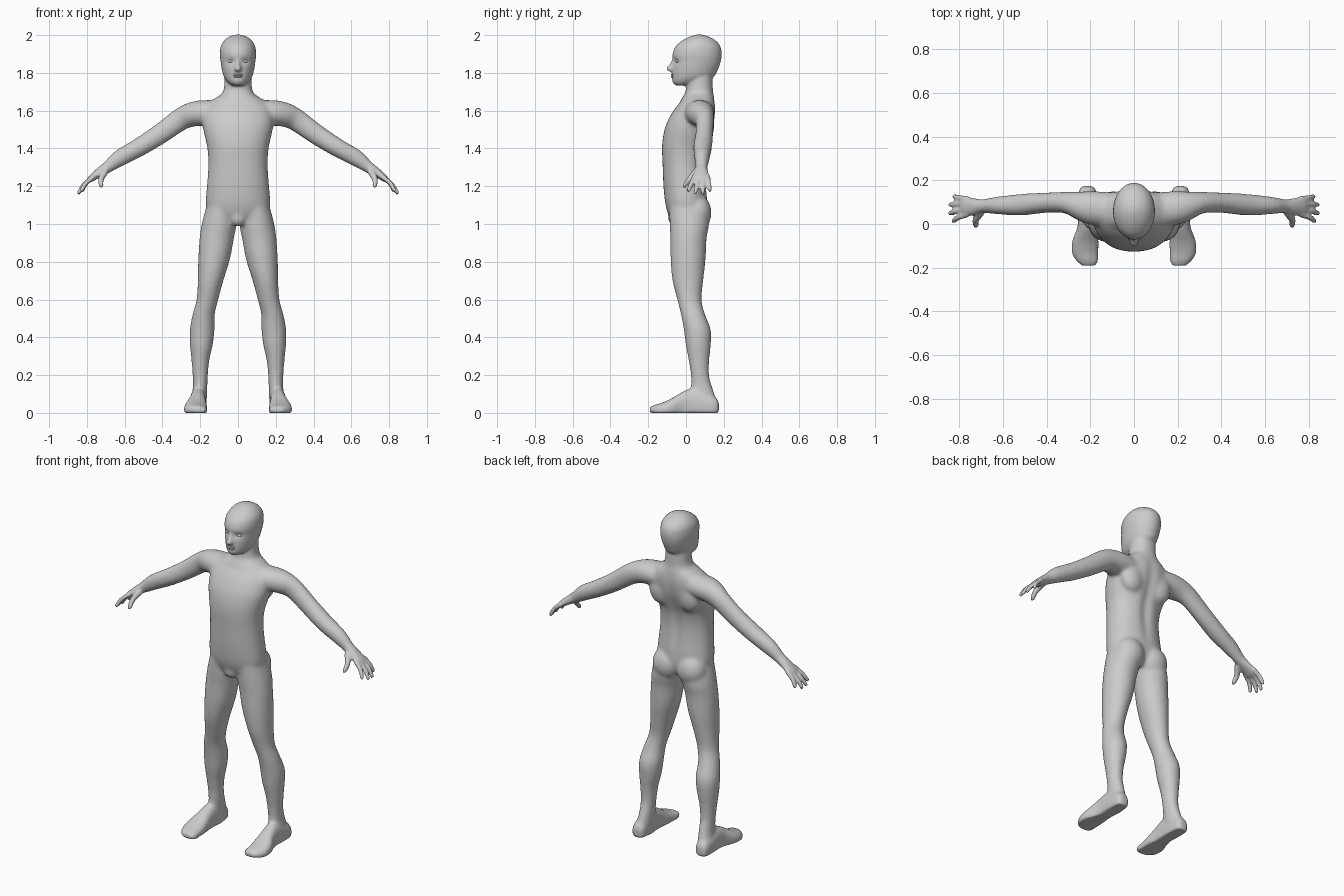
import bpy, bmesh, math
from mathutils import Vector, Matrix

X, Y, Z = Vector((1, 0, 0)), Vector((0, 1, 0)), Vector((0, 0, 1))
bm = bmesh.new()


def dense(rows, steps=4):
    """Catmull-Rom refinement of a list of number rows."""
    out = []
    for i in range(len(rows) - 1):
        p = [rows[max(i - 1, 0)], rows[i], rows[i + 1], rows[min(i + 2, len(rows) - 1)]]
        for k in range(steps):
            t = k / steps
            out.append([0.5 * (2 * b + (c - a) * t + (2 * a - 5 * b + 4 * c - d) * t * t
                               + (3 * b - a - 3 * c + d) * t ** 3) for a, b, c, d in zip(*p)])
    return out + [list(rows[-1])]


def loft(frames, side=1, power=2.0, n=32):
    """Skin rings given as (centre, u half axis, v half axis)."""
    rings = []
    for c, u, v in frames:
        ring = []
        for i in range(n):
            a = 2 * math.pi * i / n
            ca, sa = math.cos(a), math.sin(a)
            p = c + u * math.copysign(abs(ca) ** (2 / power), ca) + v * math.copysign(abs(sa) ** (2 / power), sa)
            ring.append(bm.verts.new((p.x * side, p.y, max(p.z, 0))))
        rings.append(ring)
    for a, b in zip(rings, rings[1:]):
        for i in range(n):
            j = (i + 1) % n
            bm.faces.new((a[i], a[j], b[j], b[i]))
    bm.faces.new(rings[0])
    bm.faces.new(rings[-1])


def stack(rows, **kw):
    """Horizontal slices: z, x centre, half width, front y, back y."""
    loft([(Vector((x, (f + b) / 2, z)), X * w, Y * (b - f) / 2) for z, x, w, f, b in dense(rows)], **kw)


def slices(rows, **kw):
    """Slices along y: y, x centre, half width, top z, bottom z."""
    loft([(Vector((x, y, (t + b) / 2)), X * w, Z * (t - b) / 2) for y, x, w, t, b in dense(rows)], **kw)


def tube(rows, **kw):
    """Limb: x, y, z, half depth in y, half thickness."""
    rows = dense(rows)
    frames = []
    for i, (x, y, z, ry, r) in enumerate(rows):
        t = (Vector(rows[min(i + 1, len(rows) - 1)][:3]) - Vector(rows[max(i - 1, 0)][:3])).normalized()
        u = (Y - t * t.y).normalized()
        frames.append((Vector((x, y, z)), u * ry, t.cross(u) * r))
    loft(frames, **kw)


def ball(target, centre, radii):
    m = Matrix.Translation(centre) @ Matrix.Diagonal((*radii, 1))
    bmesh.ops.create_uvsphere(target, u_segments=24, v_segments=14, radius=1, matrix=m)


# torso and neck
stack([(1.01, 0, .05, -.07, .08), (1.05, 0, .14, -.093, .105), (1.10, 0, .169, -.108, .112),
       (1.16, 0, .168, -.116, .112), (1.23, 0, .162, -.121, .105), (1.32, 0, .157, -.124, .10),
       (1.40, 0, .162, -.127, .11), (1.46, 0, .175, -.122, .13), (1.52, 0, .187, -.108, .148),
       (1.57, 0, .187, -.085, .155), (1.61, 0, .178, -.06, .157), (1.64, 0, .158, -.035, .154),
       (1.67, 0, .115, -.02, .149), (1.69, 0, .085, -.006, .145), (1.72, 0, .074, 0, .142),
       (1.78, 0, .07, .01, .14)], power=2.2, n=48)

# head and nose
stack([(1.733, 0, .03, -.055, .03), (1.75, 0, .054, -.071, .09), (1.78, 0, .075, -.074, .148),
       (1.82, 0, .086, -.073, .17), (1.86, 0, .092, -.069, .184), (1.90, 0, .096, -.071, .189),
       (1.94, 0, .091, -.055, .182), (1.97, 0, .074, -.022, .158), (1.99, 0, .05, .015, .125),
       (2.002, 0, .018, .05, .09)], n=48)
stack([(1.878, 0, .007, -.07, -.04), (1.85, 0, .011, -.085, -.04), (1.825, 0, .019, -.104, -.04),
       (1.811, 0, .018, -.096, -.04), (1.805, 0, .012, -.078, -.04)])

# pelvis front
ball(bm, (0, -.06, 1.035), (.045, .036, .05))

for s in (1, -1):
    # leg
    stack([(1.12, .085, .075, -.09, .10), (1.03, .097, .088, -.088, .118), (.98, .103, .093, -.086, .12),
           (.92, .113, .091, -.083, .109), (.81, .127, .084, -.082, .104), (.70, .145, .068, -.072, .092),
           (.60, .162, .058, -.047, .083), (.52, .182, .059, -.027, .102), (.44, .19, .066, -.012, .132),
           (.36, .194, .061, -.002, .132), (.28, .199, .048, .013, .124), (.20, .2, .041, .025, .123),
           (.13, .201, .039, .027, .142), (.06, .207, .041, .03, .162), (.01, .212, .036, .05, .16)], side=s)
    # foot
    slices([(.174, .213, .02, .055, .01), (.155, .213, .038, .085, -.02), (.09, .212, .044, .11, -.03),
            (.03, .212, .043, .13, -.03), (-.02, .215, .046, .112, -.03), (-.08, .223, .06, .075, -.025),
            (-.13, .224, .06, .053, -.02), (-.167, .215, .05, .042, -.015), (-.191, .207, .03, .03, .003)],
           side=s, power=2.4)
    # buttock and shoulder blade
    ball(bm, (s * .082, .06, 1.06), (.088, .076, .095))
    ball(bm, (s * .095, .10, 1.52), (.075, .05, .09))
    # arm and palm
    tube([(.10, .065, 1.59, .08, .065), (.19, .073, 1.588, .078, .068), (.25, .085, 1.578, .066, .065),
          (.31, .098, 1.55, .05, .06), (.41, .097, 1.478, .047, .055), (.52, .088, 1.408, .05, .05),
          (.62, .085, 1.352, .041, .045), (.69, .082, 1.302, .031, .031), (.735, .08, 1.272, .039, .024),
          (.775, .08, 1.242, .045, .018), (.79, .08, 1.23, .038, .011)], side=s)
    # fingers
    for y0, y1, x1, z1 in ((.044, .014, .832, 1.172), (.069, .05, .848, 1.16),
                           (.094, .088, .848, 1.158), (.116, .126, .828, 1.172)):
        tube([(.76, y0, 1.253, .013, .013), ((.79 + x1) / 2 - .006, (y0 + y1) / 2, (1.25 + z1) / 2 + .006, .0125, .0125),
              (x1 - .005, y1, z1 + .007, .011, .011), (x1, y1, z1, .006, .006)], side=s, n=12)
    # thumb
    tube([(.70, .055, 1.28, .02, .018), (.725, .02, 1.238, .015, .016), (.724, -.008, 1.203, .012, .012),
          (.722, -.015, 1.192, .006, .006)], side=s, n=12)


def make(name, mesh_bm):
    bmesh.ops.recalc_face_normals(mesh_bm, faces=mesh_bm.faces[:])
    me = bpy.data.meshes.new(name)
    mesh_bm.to_mesh(me)
    mesh_bm.free()
    for p in me.polygons:
        p.use_smooth = True
    ob = bpy.data.objects.new(name, me)
    bpy.context.scene.collection.objects.link(ob)
    return ob


# fuse all parts into one skin
body = make("body", bm)
fuse = body.modifiers.new("fuse", 'REMESH')
fuse.mode, fuse.voxel_size, fuse.use_smooth_shade = 'VOXEL', .007, True
dg = bpy.context.evaluated_depsgraph_get()
skin = bpy.data.meshes.new_from_object(body.evaluated_get(dg))
body.modifiers.clear()
body.data = skin
skin.name = "body"

# spine groove, eye sockets; strong smoothing away from the face and hands
soft = body.vertex_groups.new(name="soft")
for v in skin.vertices:
    x, y, z = v.co
    if y > .04 and 1.1 < z < 1.68:
        v.co.y -= .014 * math.exp(-(x / .026) ** 2) * math.sin(math.pi * (z - 1.1) / .58)
    if y < 0 and z > 1.75:
        v.co.y += .010 * math.exp(-((abs(x) - .038) / .02) ** 2 - ((z - 1.862) / .014) ** 2)
    w = min(1, max(0, (.66 - abs(x)) / .08)) * min(1, max(0, (1.74 - z) / .04)) * min(1, max(0, (z - .02) / .1))
    soft.add([v.index], w, 'REPLACE')
blend = body.modifiers.new("blend", 'SMOOTH')
blend.factor, blend.iterations, blend.vertex_group = .5, 30, "soft"
polish = body.modifiers.new("polish", 'SMOOTH')
polish.factor, polish.iterations = .5, 4

# eyes
for s, name in ((1, "left_eye"), (-1, "right_eye")):
    eb = bmesh.new()
    ball(eb, (s * .039, -.045, 1.862), (.016, .011, .008))
    make(name, eb)

# lips
lb = bmesh.new()
ball(lb, (0, -.069, 1.790), (.027, .011, .006))
ball(lb, (0, -.069, 1.780), (.023, .011, .006))
make("lips", lb)
